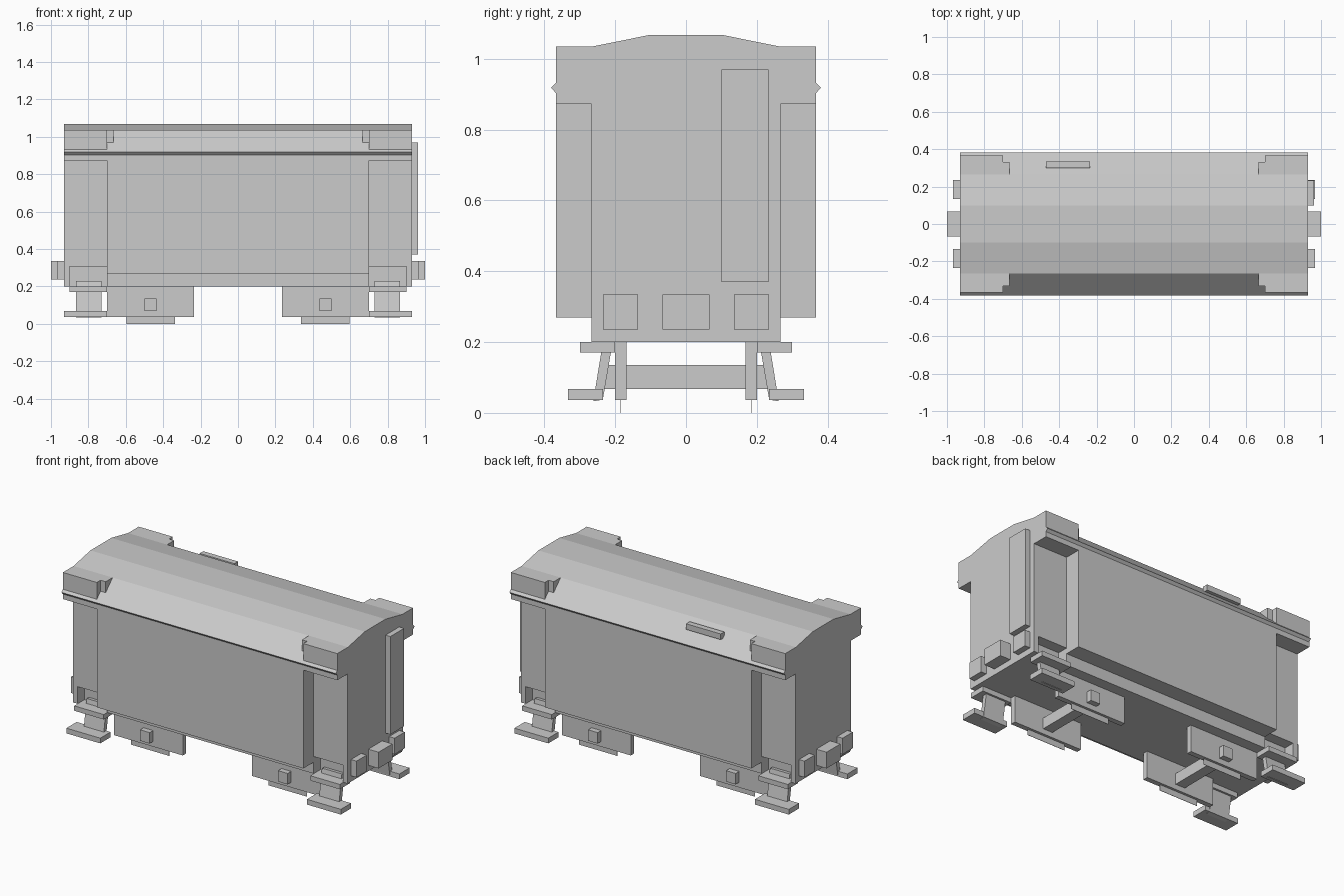
import bpy, bmesh

if "Cube" in bpy.data.objects:
    bpy.data.objects.remove(bpy.data.objects["Cube"])

SIDES = (-1, 1)


def extrude(name, profile, x0, x1):
    """Prism: a (y, z) profile swept along x."""
    bm = bmesh.new()
    a = [bm.verts.new((x0, y, z)) for y, z in profile]
    b = [bm.verts.new((x1, y, z)) for y, z in profile]
    n = len(profile)
    bm.faces.new(a)
    bm.faces.new(b[::-1])
    for i in range(n):
        bm.faces.new((a[i], b[i], b[(i + 1) % n], a[(i + 1) % n]))
    bmesh.ops.recalc_face_normals(bm, faces=bm.faces)
    me = bpy.data.meshes.new(name)
    bm.to_mesh(me)
    bm.free()
    ob = bpy.data.objects.new(name, me)
    bpy.context.collection.objects.link(ob)
    return ob


def box(name, x0, x1, y0, y1, z0, z1):
    return extrude(name, [(y0, z0), (y1, z0), (y1, z1), (y0, z1)], *sorted((x0, x1)))


def cut(target, cutter):
    mod = target.modifiers.new("cut", 'BOOLEAN')
    mod.operation = 'DIFFERENCE'
    mod.solver = 'EXACT'
    mod.object = cutter
    bpy.context.view_layer.objects.active = target
    bpy.ops.object.modifier_apply(modifier=mod.name)
    bpy.data.objects.remove(cutter)


# Body: half cross-section mirrored, with side rail and cambered roof
half = [(.267, .2), (.267, .27), (.367, .27), (.367, .903), (.381, .918),
        (.264, 1.035), (.10, 1.068)]
body = extrude("wagon_body", half + [(-y, z) for y, z in reversed(half)], -.93, .93)

# Corner notches and step recesses
for sx in SIDES:
    for sy in SIDES:
        ys = sorted((sy * .267, sy * .5))
        cut(body, box("notch_cutter", sx * .70, sx * 1.1, *ys, .25, .872))
        ys = sorted((sy * .2, sy * .3))
        cut(body, box("recess_cutter", sx * .70, sx * .90, *ys, .15, .305))

for sx in SIDES:
    for sy in SIDES:
        def sided(pts):
            return [(sy * y, z) for y, z in pts]

        def part(name, x0, x1, y0, y1, z0, z1):
            return box(name, sx * x0, sx * x1, sy * y0, sy * y1, z0, z1)

        # Roof corner blocks and their small brackets
        extrude("roof_corner_block", sided([(.264, 1.035), (.367, 1.035), (.367, .932)]),
                *sorted((sx * .70, sx * .93)))
        extrude("roof_bracket", sided([(.264, 1.035), (.331, 1.035), (.331, .968)]),
                *sorted((sx * .665, sx * .70)))

        # Steps with slanted hanger
        part("upper_step", .70, .90, .20, .30, .17, .20)
        part("lower_step", .70, .93, .234, .333, .036, .068)
        extrude("step_hanger", sided([(.235, .037), (.262, .033), (.230, .228), (.203, .224)]),
                *sorted((sx * .73, sx * .865)))

        # Running gear plates and flat wheels
        part("axle_guard", .234, .70, .168, .20, .036, .20)
        part("wheel", .337, .597, .183, .185, 0, .10)

        # Side buffers
        part("side_buffer", .93, .967, .135, .234, .236, .335)

    # Axle through both guards, and centre buffer
    box("axle", sx * .435, sx * .50, -.234, .234, .068, .135)
    box("centre_buffer", sx * .93, sx * 1.0, -.067, .067, .236, .335)

# End door panel and rear roof hatch (one side only)
box("end_door", .93, .963, .10, .233, .37, .97)
box("roof_hatch", -.47, -.235, .30, .335, .985, 1.02)
